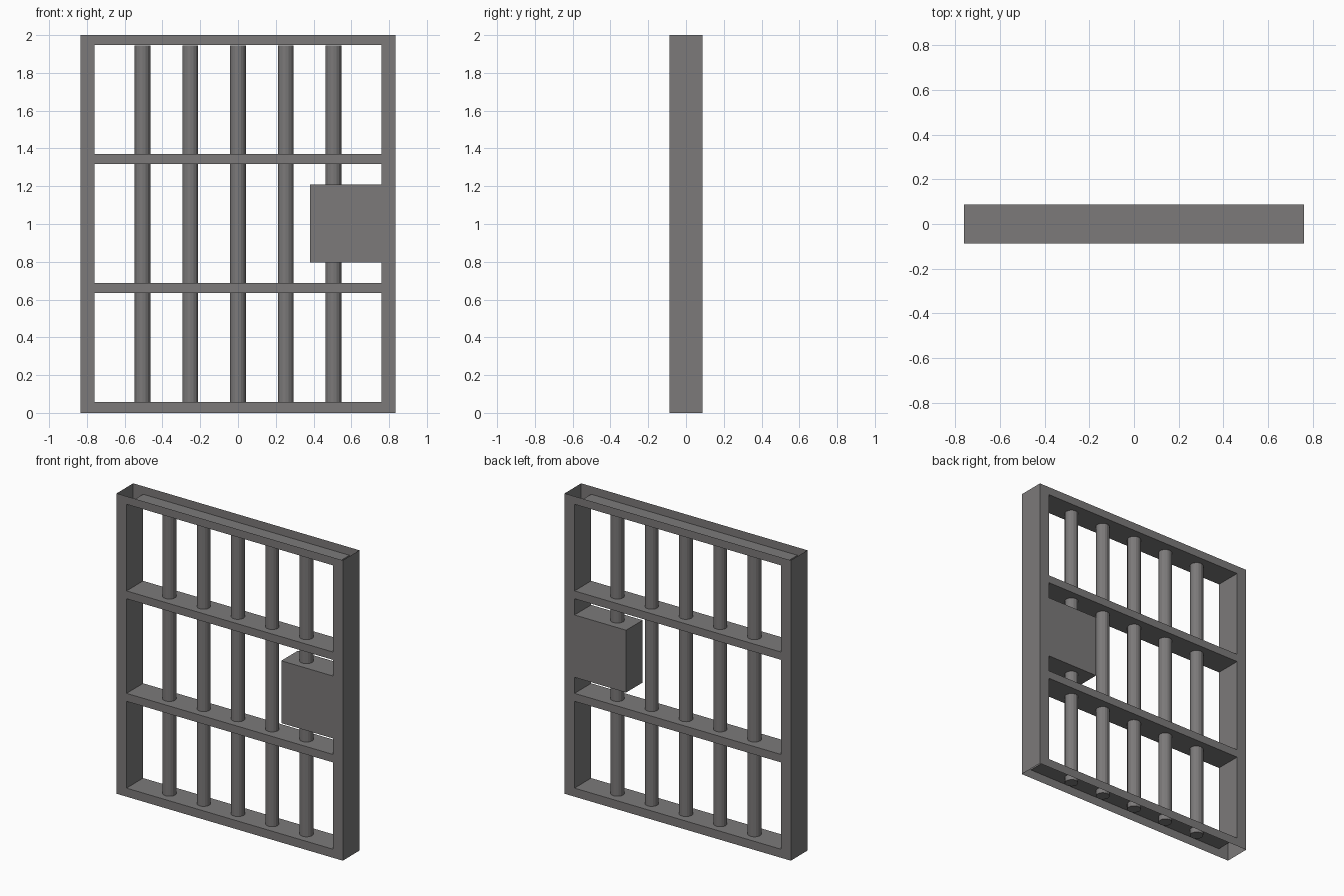
import bpy, bmesh

if "Cube" in bpy.data.objects:
    bpy.data.objects.remove(bpy.data.objects["Cube"])

metal = bpy.data.materials.new("dark_grey_metal")
metal.diffuse_color = (0.2, 0.193, 0.193, 1)
metal.use_nodes = True
metal.node_tree.nodes["Principled BSDF"].inputs["Base Color"].default_value = metal.diffuse_color

D = 0.0875                      # half depth
XS = [-0.833, -0.76, 0.38, 0.76, 0.833]
ZS = [0, 0.057, 0.635, 0.688, 0.795, 1.21, 1.318, 1.37, 1.947, 2.0]


def is_lock(i, k):
    return i == 2 and k == 4


def is_frame(i, k):
    return i in (0, 3) or k in (0, 2, 6, 8)


def solid(i, k):
    return is_frame(i, k) or is_lock(i, k)


def hollow_panel(name, pick):
    """Hollow sheet shell over the picked grid cells, open at top and bottom."""
    bm = bmesh.new()

    def quad(*pts):
        bm.faces.new([bm.verts.new(p) for p in pts])

    nx, nz = len(XS) - 1, len(ZS) - 1
    for i in range(nx):
        for k in range(nz):
            if not pick(i, k):
                continue
            a, b, c, d = XS[i], XS[i + 1], ZS[k], ZS[k + 1]
            quad((a, -D, c), (b, -D, c), (b, -D, d), (a, -D, d))
            quad((b, D, c), (a, D, c), (a, D, d), (b, D, d))
            # walls towards the openings and the outer sides
            if i == 0 or not solid(i - 1, k):
                quad((a, D, c), (a, -D, c), (a, -D, d), (a, D, d))
            if i == nx - 1 or not solid(i + 1, k):
                quad((b, -D, c), (b, D, c), (b, D, d), (b, -D, d))
            if k > 0 and not solid(i, k - 1):
                quad((a, D, c), (b, D, c), (b, -D, c), (a, -D, c))
            if k < nz - 1 and not solid(i, k + 1):
                quad((a, -D, d), (b, -D, d), (b, D, d), (a, D, d))
    bmesh.ops.remove_doubles(bm, verts=bm.verts, dist=1e-4)
    bmesh.ops.dissolve_limit(bm, angle_limit=0.01, verts=bm.verts, edges=bm.edges)
    me = bpy.data.meshes.new(name)
    bm.to_mesh(me)
    bm.free()
    me.materials.append(metal)
    ob = bpy.data.objects.new(name, me)
    bpy.context.collection.objects.link(ob)


# Door frame with cross rails, and the lock box joined to the right stile
hollow_panel("door_frame", is_frame)
hollow_panel("lock_box", is_lock)

# Vertical round bars, poking slightly through the bottom rail
Z0, Z1 = 0.02, 1.945
for n in range(5):
    bpy.ops.mesh.primitive_cylinder_add(vertices=16, radius=0.042, depth=Z1 - Z0,
                                        location=((n - 2) * 0.2525, 0, (Z0 + Z1) / 2))
    bar = bpy.context.object
    bar.name = f"bar_{n + 1}"
    bar.data.materials.append(metal)
